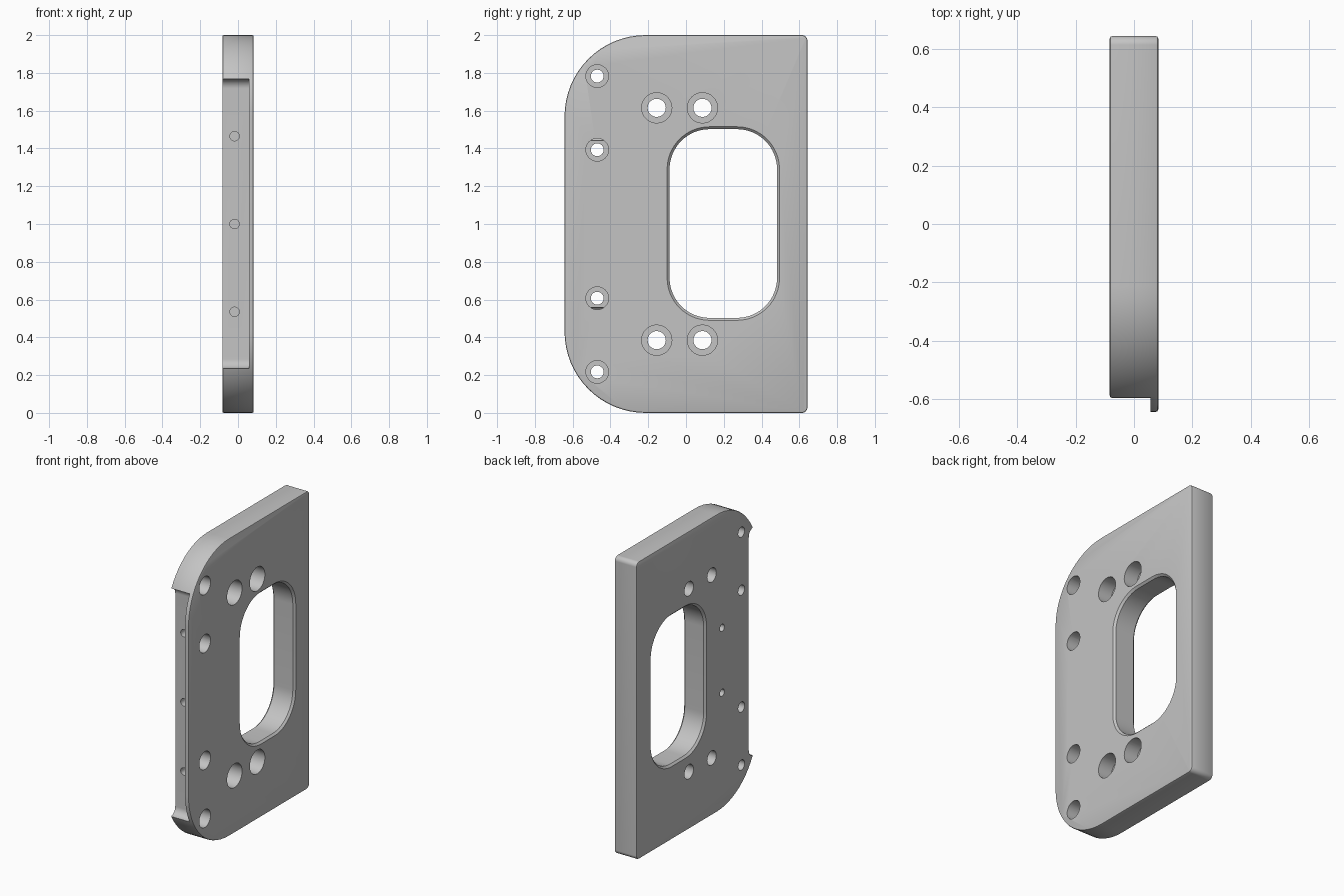
import bpy, bmesh
from math import cos, sin, pi, radians
from mathutils import Matrix

cube = bpy.data.objects.get("Cube")
if cube:
    bpy.data.objects.remove(cube, do_unlink=True)

HALF = 0.083          # half thickness of the plate
DEPTH = 0.643         # half depth along y

grey = bpy.data.materials.new("machined grey")
grey.use_nodes = True
grey.diffuse_color = (0.55, 0.55, 0.55, 1)
grey.node_tree.nodes["Principled BSDF"].inputs["Base Color"].default_value = (0.55, 0.55, 0.55, 1)


def rounded_outline(y0, y1, z0, z1, r_front, r_back, inset, steps=16):
    """Rounded rectangle in the y-z plane, moved inwards by inset."""
    corners = [(y1 - r_back, z1 - r_back, r_back, 0), (y0 + r_front, z1 - r_front, r_front, 1),
               (y0 + r_front, z0 + r_front, r_front, 2), (y1 - r_back, z0 + r_back, r_back, 3)]
    return [(cy + (r - inset) * cos((q + i / steps) * pi / 2),
             cz + (r - inset) * sin((q + i / steps) * pi / 2))
            for cy, cz, r, q in corners for i in range(steps + 1)]


def finish(name, bm):
    bmesh.ops.recalc_face_normals(bm, faces=bm.faces)
    mesh = bpy.data.meshes.new(name)
    bm.to_mesh(mesh)
    bm.free()
    mesh.materials.append(grey)
    obj = bpy.data.objects.new(name, mesh)
    bpy.context.collection.objects.link(obj)
    return obj


def loft(name, sections, *outline):
    """Join rounded outlines placed at (x, inset) stations."""
    bm = bmesh.new()
    rings = [[bm.verts.new((x, y, z)) for y, z in rounded_outline(*outline, inset)]
             for x, inset in sections]
    n = len(rings[0])
    for a, b in zip(rings, rings[1:]):
        for i in range(n):
            bm.faces.new((a[i], a[(i + 1) % n], b[(i + 1) % n], b[i]))
    bm.faces.new(rings[0])
    bm.faces.new(rings[-1])
    return finish(name, bm)


def drill(name, axis, center, radius, length):
    """Cylinder centred on a point, along x or y."""
    bm = bmesh.new()
    turn = Matrix.Rotation(pi / 2, 4, 'Y' if axis == 'x' else 'X')
    bmesh.ops.create_cone(bm, cap_ends=True, segments=32, radius1=radius, radius2=radius,
                          depth=length, matrix=Matrix.Translation(center) @ turn)
    return finish(name, bm)


# Plate with large front corners and softly rounded rims
rim = 0.008
half_sections = [(HALF, rim), (HALF - 0.3 * rim, 0.3 * rim), (HALF - rim, 0)]
sections = half_sections + [(-x, i) for x, i in reversed(half_sections)]
plate = loft("mounting_plate", sections, -DEPTH, DEPTH, 0, 2, 0.43, 0.03)
cutters = []

# Chamfered hand opening
ch = 0.013
out = 0.02
cutters.append(loft("opening_cutter", [(HALF + out, -out), (HALF - ch, ch), (ch - HALF, ch), (-HALF - out, -out)],
                    -0.10, 0.495, 0.49, 1.515, 0.225, 0.225))

# Front recess that leaves a thin lip on one side
cutters.append(loft("recess_cutter", [(-0.2, 0), (0.057, 0)], -0.9, -0.548, 0.235, 1.768, 0.05, 0.05))

# Counterbored through holes: y, height above middle, bore radius, hole radius, bore depth
for y, dz, bore, hole, deep in [(-0.47, 0.393, 0.06, 0.034, 0.09), (-0.47, 0.783, 0.06, 0.034, 0.09),
                                (-0.155, 0.615, 0.08, 0.048, 0.1), (0.087, 0.615, 0.08, 0.048, 0.1)]:
    for side in (-1, 1):
        z = 1 + side * dz
        cutters.append(drill("hole_cutter", 'x', (0, y, z), hole, 0.5))
        cutters.append(drill("bore_cutter", 'x', (HALF, y, z), bore, 2 * deep))

# Blind pin holes in the plain face, and blind screw holes in the front edge
for side in (-1, 1):
    cutters.append(drill("pin_cutter", 'x', (-HALF, -0.265, 1 + side * 0.218), 0.024, 0.16))
for side in (-1, 0, 1):
    cutters.append(drill("screw_cutter", 'y', (-0.018, -0.55, 1 + side * 0.465), 0.025, 0.4))

# Cut everything, then drop the cutters
bpy.ops.object.select_all(action='DESELECT')
bpy.context.view_layer.objects.active = plate
plate.select_set(True)
for cutter in cutters:
    mod = plate.modifiers.new("cut", 'BOOLEAN')
    mod.operation = 'DIFFERENCE'
    mod.solver = 'EXACT'
    mod.object = cutter
    bpy.ops.object.modifier_apply(modifier=mod.name)
    bpy.data.objects.remove(cutter, do_unlink=True)
bpy.ops.object.shade_smooth_by_angle(angle=radians(30))
